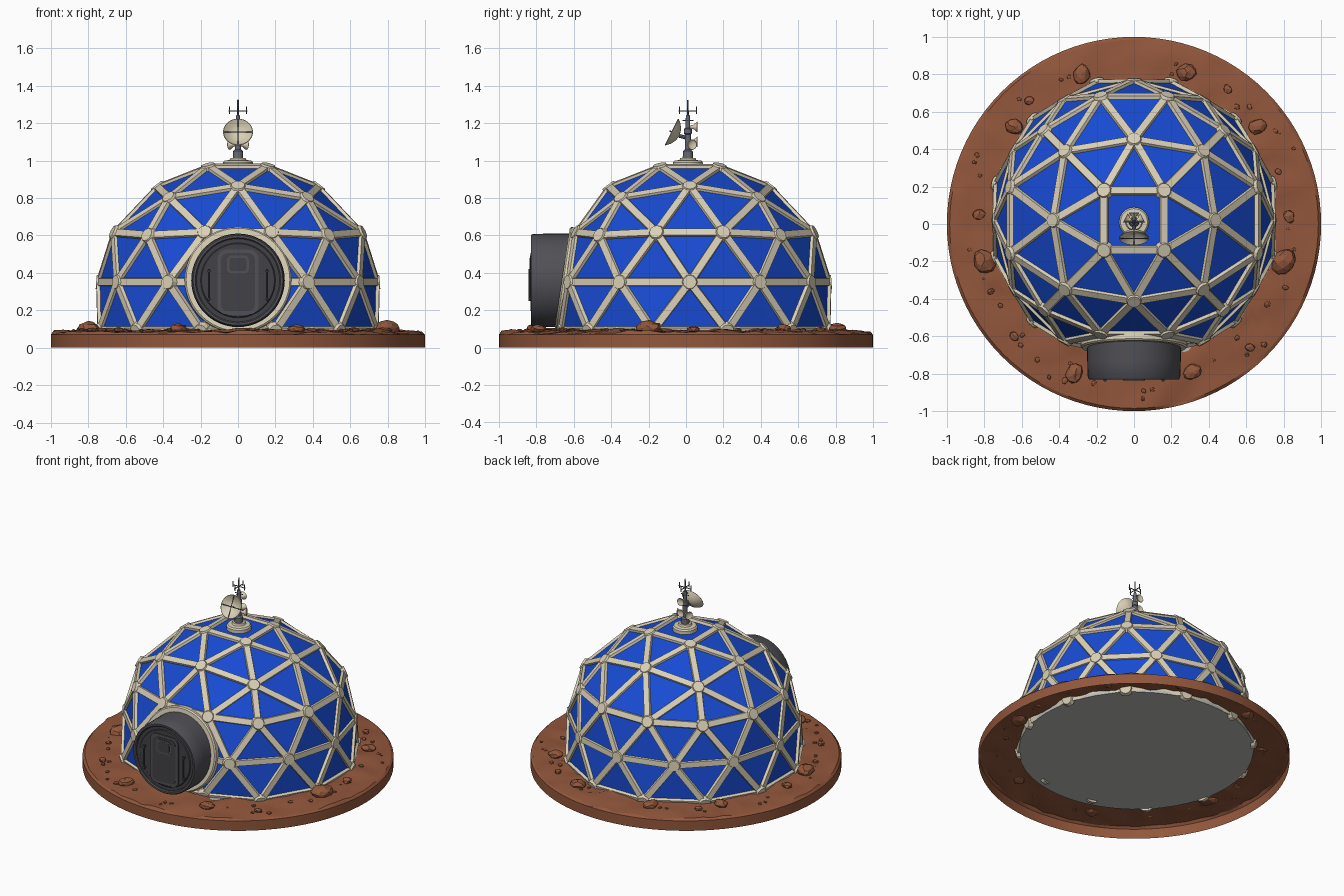
import bpy, bmesh, math, random
from mathutils import Vector, Matrix, noise

if "Cube" in bpy.data.objects:
    bpy.data.objects.remove(bpy.data.objects["Cube"])

random.seed(4)
CY = 0.02  # dome centre in y


def material(name, rgb):
    m = bpy.data.materials.new(name)
    m.diffuse_color = (*rgb, 1)
    m.use_nodes = True
    m.node_tree.nodes["Principled BSDF"].inputs["Base Color"].default_value = m.diffuse_color
    return m


BLUE = material("panel_blue", (0.009, 0.07, 0.65))
CREAM = material("frame_cream", (0.70, 0.63, 0.47))
SOIL = material("soil_red_brown", (0.29, 0.095, 0.045))
GREY = material("tunnel_grey", (0.08, 0.08, 0.092))
DARK = material("door_dark_grey", (0.055, 0.055, 0.063))
FLOOR = material("floor_grey", (0.50, 0.49, 0.47))
METAL = material("mast_grey", (0.14, 0.145, 0.17))


def finish(bm, name, mat, smooth=None):
    bmesh.ops.recalc_face_normals(bm, faces=bm.faces)
    me = bpy.data.meshes.new(name)
    bm.to_mesh(me)
    bm.free()
    me.materials.append(mat)
    ob = bpy.data.objects.new(name, me)
    bpy.context.collection.objects.link(ob)
    if smooth:
        bpy.ops.object.select_all(action='DESELECT')
        ob.select_set(True)
        bpy.context.view_layer.objects.active = ob
        bpy.ops.object.shade_smooth_by_angle(angle=math.radians(smooth))
    return ob


def lathe(name, profile, mat, loc=(0, 0, 0), axis=(0, 0, 1), seg=32, smooth=35):
    """Spin (radius, height) points round an axis through loc."""
    bm = bmesh.new()
    vs = [bm.verts.new((r, 0, h)) for r, h in profile]
    es = [bm.edges.new(p) for p in zip(vs, vs[1:])]
    bmesh.ops.spin(bm, geom=vs + es, axis=(0, 0, 1), cent=(0, 0, 0),
                   angle=math.tau, steps=seg, use_merge=True)
    bmesh.ops.remove_doubles(bm, verts=bm.verts, dist=1e-5)
    rot = Vector(axis).to_track_quat('Z', 'Y').to_matrix().to_4x4()
    bm.transform(Matrix.Translation(loc) @ rot)
    return finish(bm, name, mat, smooth)


def rod(name, a, b, r, mat, seg=8):
    a, b = Vector(a), Vector(b)
    d = (b - a).length
    return lathe(name, [(0, 0), (r, 0), (r, d), (0, d)], mat, a, b - a, seg)


def plate(name, loc, size, mat, bevel):
    """Plate whose corners, seen from the front, are rounded."""
    bm = bmesh.new()
    bmesh.ops.create_cube(bm, size=1, matrix=Matrix.Translation(loc) @ Matrix.Diagonal((*size, 1)))
    es = [e for e in bm.edges if abs(e.verts[0].co.y - e.verts[1].co.y) > 1e-4]
    bmesh.ops.bevel(bm, geom=es, offset=bevel, segments=4, profile=0.5, affect='EDGES')
    return finish(bm, name, mat)


# Dome nodes: rings of 4, 8, 12, 12, 12, flattened at the front for the entrance
def ring(n, start, rule):
    out = []
    for i in range(n):
        a = math.radians(start + 360 * i / n)
        r, z = rule(i)
        y = max(CY + r * math.sin(a), -0.665 + 0.15 * (z - 0.09))
        out.append(Vector((r * math.cos(a), y, z)))
    return out


rings = [ring(4, 45, lambda i: (0.225, 0.967)),
         ring(8, 45, lambda i: (0.43, 0.86) if i % 2 else (0.52, 0.80)),
         ring(12, 45, lambda i: (0.685, 0.615) if i % 3 else (0.68, 0.60)),
         ring(12, 30, lambda i: (0.745, 0.35)),
         ring(12, 45, lambda i: (0.765, 0.09))]

# Blue triangular panels
bm = bmesh.new()
V = [[bm.verts.new(p) for p in r] for r in rings]
bm.faces.new(V[0])
for k in (1, 2):
    up, lo = V[k - 1], V[k]
    for s in range(4):
        u = [up[(s * k + j) % len(up)] for j in range(k + 1)]
        l = [lo[(s * (k + 1) + j) % len(lo)] for j in range(k + 2)]
        for j in range(k + 1):
            bm.faces.new((u[j], l[j], l[j + 1]))
        for j in range(k):
            bm.faces.new((u[j], l[j + 1], u[j + 1]))
for up, lo, o in ((V[2], V[3], 0), (V[3], V[4], -1)):
    for i in range(12):
        a, b = lo[(i + o) % 12], lo[(i + o + 1) % 12]
        bm.faces.new((up[i], a, b))
        bm.faces.new((up[i], b, up[(i + 1) % 12]))
edges = [(e.verts[0].co.copy(), e.verts[1].co.copy()) for e in bm.edges]
finish(bm, "dome_panels", BLUE)

# Cream struts along every panel edge, with a flat hub at every node
centre = Vector((0, CY, 0.30))
bm = bmesh.new()
for a, b in edges:
    x = (b - a).normalized()
    y = ((a + b) / 2 - centre).cross(x).normalized()
    z = x.cross(y)
    m = Matrix((x, y, z)).transposed().to_4x4()
    m.translation = (a + b) / 2
    g = bmesh.ops.create_cube(bm, size=1, matrix=m @ Matrix.Diagonal(((b - a).length, 0.05, 0.024, 1)))
    for v in g['verts']:  # narrow the outer side
        if (v.co - m.translation).dot(z) > 0:
            v.co -= y * 0.006 * math.copysign(1, (v.co - m.translation).dot(y))
for p in (p for r in rings for p in r):
    m = (p - centre).to_track_quat('Z', 'Y').to_matrix().to_4x4()
    m.translation = p
    bmesh.ops.create_cone(bm, cap_ends=True, segments=12, radius1=0.048, radius2=0.036,
                          depth=0.026, matrix=m)
finish(bm, "dome_struts", CREAM)

# Soil disc: hollow underneath, bumpy on top
ground = lathe("soil_ground", [(1, 0), (1, 0.07), (0.985, 0.08), (0.94, 0.085), (0.89, 0.088),
               (0.84, 0.09), (0.79, 0.093), (0.74, 0.096), (0.70, 0.096)], SOIL, seg=96, smooth=20)
for v in ground.data.vertices:
    if v.co.z > 0.072:
        v.co.z += 0.018 * noise.noise(v.co * 9) + random.uniform(-0.004, 0.004)

# Grey floor
lathe("dome_floor", [(0, 0.068), (0.755, 0.068), (0.755, 0.088), (0, 0.088)], FLOOR,
      loc=(0, CY, 0), seg=48)

# Scattered rocks
bm = bmesh.new()
big = [(-.80, -.20, .07), (.80, -.20, .075), (-.28, .80, .055), (.28, .81, .055), (-.64, .52, .05),
       (.66, .52, .05), (-.83, .05, .04), (.83, .04, .04), (-.32, -.80, .055), (.31, -.79, .05),
       (-.56, .66, .03), (.5, .72, .03), (.62, -.66, .03), (-.64, -.6, .03)]
for i in range(40):
    a, r = random.uniform(0, math.tau), random.uniform(0.82, 0.95)
    big.append((r * math.cos(a), r * math.sin(a), random.uniform(0.01, 0.022)))
for x, y, s in big:
    m = (Matrix.Translation((x, y, 0.09 + s * 0.2)) @ Matrix.Rotation(random.uniform(0, 6), 4, 'Z')
         @ Matrix.Diagonal((s, s * 0.8, s * 0.5, 1)))
    g = bmesh.ops.create_icosphere(bm, subdivisions=2 if s > 0.04 else 1, radius=1, matrix=m)
    for v in g['verts']:
        v.co += Vector([random.uniform(-0.08, 0.08) * s for _ in range(3)])
finish(bm, "rocks", SOIL)

# Entrance tunnel, flange and door
DZ = 0.36
lathe("tunnel_flange", [(0.24, -0.02), (0.285, -0.02), (0.285, 0.02), (0.277, 0.028), (0.24, 0.028)],
      CREAM, (0, -0.635, DZ), (0, -1, 0.15), 48)
lathe("entrance_tunnel", [(0.25, 0), (0.25, 0.15), (0.247, 0.24), (0.24, 0.25), (0.228, 0.25),
      (0.222, 0.243), (0.222, 0.2)], GREY, (0, -0.58, DZ), (0, -1, 0), 48)
lathe("door_disc", [(0, 0.24), (0.195, 0.24), (0.2, 0.235), (0.225, 0.235)], DARK,
      (0, -0.58, DZ), (0, -1, 0), 48)
plate("door_panel", (0, -0.822, 0.35), (0.22, 0.012, 0.35), GREY, 0.05)
plate("door_inner_panel", (0, -0.827, 0.35), (0.18, 0.008, 0.31), DARK, 0.035)
plate("door_window_frame", (0, -0.831, 0.445), (0.115, 0.008, 0.095), GREY, 0.02)
plate("door_window", (0, -0.834, 0.445), (0.09, 0.005, 0.07), DARK, 0.014)
for s, side in ((-1, "left"), (1, "right")):
    rod(side + "_door_handle", (s * .155, -.836, .25), (s * .155, -.836, .42), 0.006, DARK)
    for z in (0.26, 0.41):
        rod(side + "_handle_mount", (s * .155, -.81, z), (s * .155, -.838, z), 0.009, DARK)

# Antenna base and mast
lathe("antenna_base", [(0, 0.96), (0.08, 0.96), (0.08, 0.99), (0.072, 1.0), (0.045, 1.003),
      (0.04, 1.015), (0, 1.015)], CREAM, (0, 0.01, 0))
lathe("antenna_mast", [(0.028, 1.01), (0.026, 1.05), (0.016, 1.06), (0.016, 1.14), (0.021, 1.145),
      (0.021, 1.17), (0.013, 1.175), (0.011, 1.24), (0.005, 1.245), (0.004, 1.325), (0, 1.325)],
      METAL, (0, 0.01, 0), seg=12)

# Main dish facing forward and up, with crossed ribs
aim = Vector((0, -0.89, 0.45))
hub = Vector((0, -0.035, 1.132))
lathe("main_dish", [(0, 0), (0.03, 0.006), (0.058, 0.022), (0.08, 0.045), (0.077, 0.048),
      (0.055, 0.027), (0.028, 0.012), (0, 0.008)], CREAM, hub, aim)
rod("dish_arm", (0, 0.01, 1.12), hub, 0.01, METAL)
rod("dish_feed", hub, hub + aim * 0.06, 0.004, METAL)
rim = hub + aim * 0.047
for d in (Vector((0.076, 0, 0)), Vector((0, 0.034, 0.068))):
    rod("dish_feed_brace", rim - d, rim + d, 0.0025, METAL, 6)

# Small horn receivers around the mast
for i, (p, d) in enumerate((((0, .01, 1.18), (0, 1, 0)), ((0, .01, 1.10), (0, 1, 0)),
                            ((0, .01, 1.085), (1, .5, 0)), ((0, .01, 1.085), (-1, .5, 0)))):
    lathe("horn_%d" % (i + 1), [(0, 0), (0.008, 0.012), (0.01, 0.028), (0.028, 0.05), (0.026, 0.052),
          (0, 0.036)], CREAM, p, d, 16)

# Whip aerials and crossbars
for z, h in ((1.215, 0.03), (1.265, 0.05)):
    rod("aerial_bar_x", (-h, .01, z), (h, .01, z), 0.003, METAL, 6)
    rod("aerial_bar_y", (0, .01 - h, z), (0, .01 + h, z), 0.003, METAL, 6)
for x, y in ((-.045, .01), (.045, .01), (0, .055), (0, -.035)):
    rod("aerial_whip", (x, y, 1.25), (x, y, 1.29), 0.003, METAL, 6)
